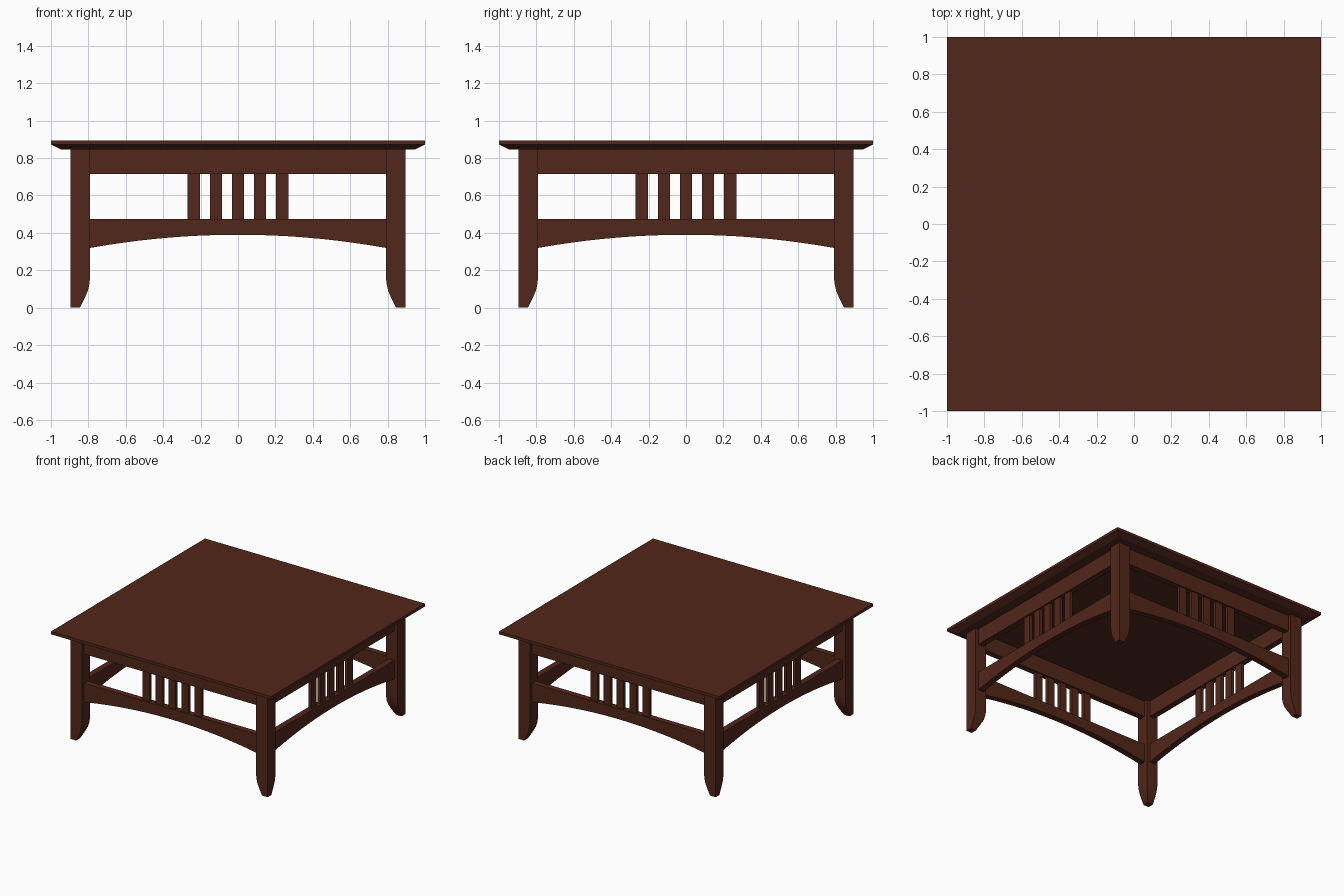
import bpy, bmesh, math
from mathutils import Matrix, Vector

if "Cube" in bpy.data.objects:
    bpy.data.objects.remove(bpy.data.objects["Cube"])

wood = bpy.data.materials.new("dark_wood")
wood.diffuse_color = (0.085, 0.02, 0.01, 1)
wood.use_nodes = True
wood.node_tree.nodes["Principled BSDF"].inputs["Base Color"].default_value = wood.diffuse_color


def make(name, bm, turn=0):
    bm.transform(Matrix.Rotation(turn, 4, 'Z'))
    bmesh.ops.recalc_face_normals(bm, faces=bm.faces)
    me = bpy.data.meshes.new(name)
    bm.to_mesh(me)
    bm.free()
    me.materials.append(wood)
    ob = bpy.data.objects.new(name, me)
    bpy.context.collection.objects.link(ob)


def loft(sections):
    """Square sections (min, max, z), stacked and capped."""
    bm = bmesh.new()
    rings = [[bm.verts.new((x, y, z)) for x, y in ((a, a), (b, a), (b, b), (a, b))]
             for a, b, z in sections]
    for lo, hi in zip(rings, rings[1:]):
        for i in range(4):
            j = (i + 1) % 4
            bm.faces.new((lo[i], lo[j], hi[j], hi[i]))
    bm.faces.new(rings[0][::-1])
    bm.faces.new(rings[-1])
    return bm


def plate(profile, y0, y1):
    """Extrude an XZ outline from y0 to y1."""
    bm = bmesh.new()
    face = bm.faces.new([bm.verts.new((x, y0, z)) for x, z in profile])
    out = bmesh.ops.extrude_face_region(bm, geom=[face])
    verts = [g for g in out["geom"] if isinstance(g, bmesh.types.BMVert)]
    bmesh.ops.translate(bm, verts=verts, vec=Vector((0, y1 - y0, 0)))
    return bm


def rect(x0, x1, z0, z1):
    return [(x0, z0), (x1, z0), (x1, z1), (x0, z1)]


# Table top with bevelled underside
make("table_top", loft([(-0.95, 0.95, 0.847), (-1, 1, 0.872), (-1, 1, 0.895)]))

# Arched lower rail outline
N = 24
arch = [(0.8 - 1.6 * i / N, 0.39 - 0.072 * (1 - 2 * i / N) ** 2) for i in range(N + 1)]
rail = [(-0.8, 0.475), (0.8, 0.475)] + arch

for k, side in enumerate(("front", "right", "back", "left")):
    turn = k * math.pi / 2
    # Leg, foot curving outwards on its two inner faces
    make(side + "_corner_leg", loft([
        (0.845, 0.895, 0), (0.82, 0.895, 0.05), (0.803, 0.895, 0.09),
        (0.795, 0.895, 0.125), (0.79, 0.895, 0.17), (0.79, 0.895, 0.847)]), turn)
    # Apron, lower rail and slats
    make(side + "_apron", plate(rect(-0.8, 0.8, 0.715, 0.847), -0.868, -0.818), turn)
    make(side + "_arched_rail", plate(rail, -0.868, -0.818), turn)
    for i in range(5):
        x = (i - 2) * 0.118
        make(f"{side}_slat_{i + 1}",
             plate(rect(x - 0.033, x + 0.033, 0.47, 0.72), -0.856, -0.83), turn)
